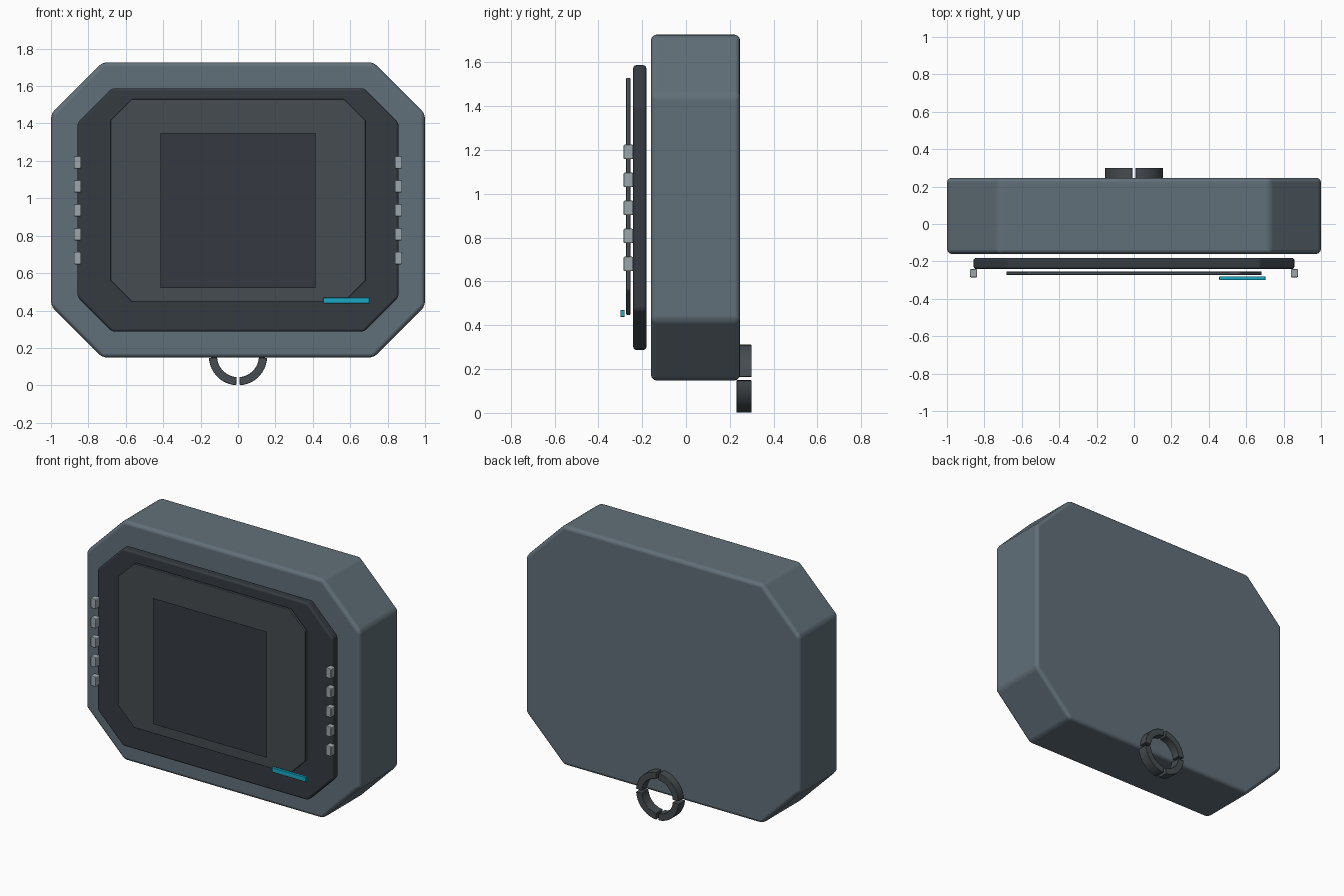
import bpy, bmesh, math

if "Cube" in bpy.data.objects:
    bpy.data.objects.remove(bpy.data.objects["Cube"])


def material(name, rgb):
    m = bpy.data.materials.new(name)
    m.diffuse_color = (*rgb, 1)
    m.use_nodes = True
    m.node_tree.nodes["Principled BSDF"].inputs["Base Color"].default_value = m.diffuse_color
    return m


STEEL = material("steel_blue", (0.12, 0.16, 0.19))
DARK = material("dark_plate", (0.035, 0.043, 0.052))
PANEL = material("panel_grey", (0.06, 0.072, 0.08))
GLASS = material("dark_glass", (0.036, 0.042, 0.052))
LIGHT = material("light_metal", (0.33, 0.38, 0.41))
CYAN = material("cyan", (0.01, 0.4, 0.55))


def extrude_profile(name, pts, y0, y1, mat, bevel=0.0, segments=3):
    """Extrude an (x, z) outline from y0 back to y1, with rounded edges."""
    bm = bmesh.new()
    face = bm.faces.new([bm.verts.new((x, y0, z)) for x, z in pts])
    if y1 > y0:
        ext = bmesh.ops.extrude_face_region(bm, geom=[face])["geom"]
        verts = [v for v in ext if isinstance(v, bmesh.types.BMVert)]
        bmesh.ops.translate(bm, verts=verts, vec=(0, y1 - y0, 0))
        bmesh.ops.recalc_face_normals(bm, faces=bm.faces)
    mesh = bpy.data.meshes.new(name)
    bm.to_mesh(mesh)
    bm.free()
    mesh.materials.append(mat)
    obj = bpy.data.objects.new(name, mesh)
    bpy.context.collection.objects.link(obj)
    bpy.ops.object.select_all(action='DESELECT')
    obj.select_set(True)
    bpy.context.view_layer.objects.active = obj
    bpy.ops.object.shade_smooth_by_angle(angle=math.radians(35))
    if bevel:
        mod = obj.modifiers.new("rounded_edges", 'BEVEL')
        mod.width = bevel
        mod.segments = segments
        mod.limit_method = 'ANGLE'
        mod.angle_limit = math.radians(30)
        mod.harden_normals = True
    return obj


def rect(x0, x1, z0, z1):
    return [(x0, z0), (x1, z0), (x1, z1), (x0, z1)]


def octagon(w, z0, z1, c):
    """Rectangle of half width w with corners cut by c."""
    return [(-w + c, z0), (w - c, z0), (w, z0 + c), (w, z1 - c),
            (w - c, z1), (-w + c, z1), (-w, z1 - c), (-w, z0 + c)]


# Housing and the stacked front layers
extrude_profile("housing", octagon(1.0, 0.148, 1.727, 0.275), -0.16, 0.247, STEEL, 0.025)
extrude_profile("front_plate", octagon(0.858, 0.287, 1.588, 0.185), -0.241, -0.181, DARK, 0.014)
extrude_profile("display_panel", octagon(0.682, 0.447, 1.53, 0.115), -0.273, -0.254, PANEL, 0.004, 2)
extrude_profile("screen", rect(-0.415, 0.415, 0.52, 1.35), -0.292, -0.292, GLASS)

# Accent bar at the lower right of the panel
extrude_profile("accent_bar", rect(0.455, 0.703, 0.438, 0.47), -0.30, -0.28, CYAN, 0.004, 2)

# Rows of small studs on both sides
for side, sx in (("left", -1), ("right", 1)):
    for i in range(5):
        x, z = sx * 0.858, 0.68 + i * 0.128
        extrude_profile(f"{side}_stud_{i + 1}", rect(x - 0.019, x + 0.019, z - 0.033, z + 0.033),
                        -0.285, -0.241, LIGHT, 0.005, 2)

# Split ring on the back, four arc pieces with narrow gaps
RC, RO, RI, GAP, N = 0.156, 0.156, 0.112, math.radians(3.4), 12
for q in range(4):
    a0 = q * math.pi / 2 + GAP
    angles = [a0 + (math.pi / 2 - 2 * GAP) * i / N for i in range(N + 1)]
    outline = [(RO * math.cos(a), RC + RO * math.sin(a)) for a in angles]
    outline += [(RI * math.cos(a), RC + RI * math.sin(a)) for a in reversed(angles)]
    extrude_profile(f"ring_segment_{q + 1}", outline, 0.23, 0.30, PANEL, 0.004, 2)
